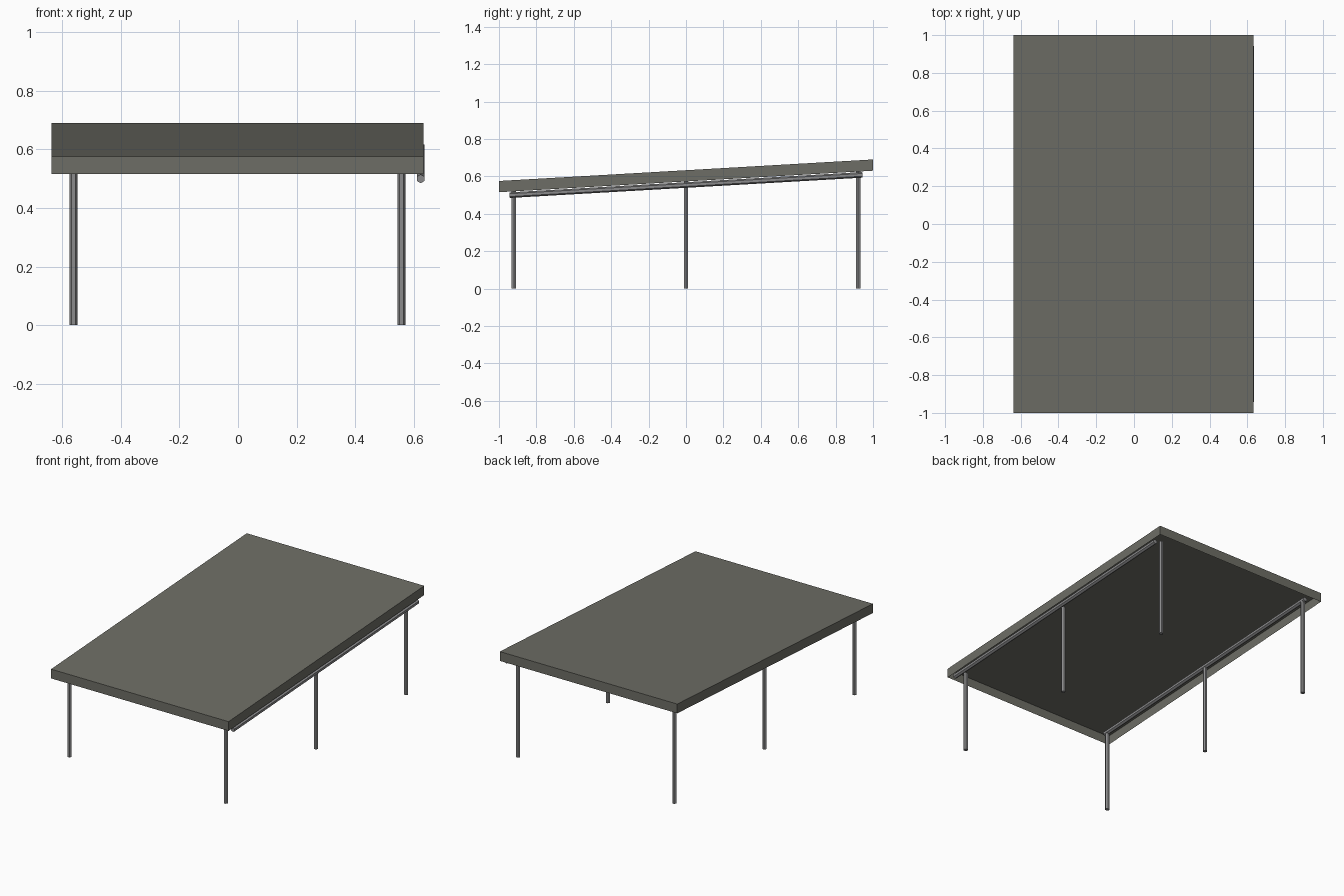
import bpy, bmesh, math
from mathutils import Matrix, Vector

cube = bpy.data.objects.get("Cube")
if cube:
    bpy.data.objects.remove(cube, do_unlink=True)

SLOPE = 0.0575      # rise of the roof per unit of y
RIM_Z = 0.573       # underside of the rim at y = 0


def material(name, rgb):
    mat = bpy.data.materials.new(name)
    mat.use_nodes = True
    color = (*rgb, 1.0)
    mat.diffuse_color = color
    mat.node_tree.nodes["Principled BSDF"].inputs["Base Color"].default_value = color
    return mat


roof_grey = material("warm_roof_grey", (0.155, 0.155, 0.132))
steel_grey = material("steel_grey", (0.26, 0.26, 0.265))


def finish(bm, name, mat):
    bmesh.ops.recalc_face_normals(bm, faces=bm.faces)
    mesh = bpy.data.meshes.new(name)
    bm.to_mesh(mesh)
    bm.free()
    mesh.materials.append(mat)
    obj = bpy.data.objects.new(name, mesh)
    bpy.context.collection.objects.link(obj)
    return obj


def hex_bar(name, start, end, radius, across):
    """Six-sided bar between two points, with a corner pointing along across."""
    start, end = Vector(start), Vector(end)
    axis = (end - start).normalized()
    side = Vector(across)
    side = (side - axis * side.dot(axis)).normalized()
    other = axis.cross(side)
    frame = Matrix((side, other, axis)).transposed().to_4x4()
    bm = bmesh.new()
    bmesh.ops.create_cone(bm, cap_ends=True, segments=6, radius1=radius,
                          radius2=radius, depth=(end - start).length)
    # turn so that a corner lies on the local x axis
    corner = max((v.co for v in bm.verts), key=lambda c: c.x)
    turn = Matrix.Rotation(-math.atan2(corner.y, corner.x), 4, 'Z')
    bm.transform(Matrix.Translation((start + end) / 2) @ frame @ turn)
    return finish(bm, name, steel_grey)


# Sloping roof tray, open below with a thin rim
bm = bmesh.new()
bmesh.ops.create_cube(bm, size=1)
for v in bm.verts:
    v.co = Vector((v.co.x * 1.27 - 0.0025, v.co.y * 2, (v.co.z + 0.5) * 0.06))
bottom = min(bm.faces, key=lambda f: f.calc_center_median().z)
bmesh.ops.inset_region(bm, faces=[bottom], thickness=0.004)
for v in bottom.verts:
    v.co.z = 0.056
for v in bm.verts:
    v.co.z += RIM_Z + SLOPE * v.co.y
finish(bm, "roof", roof_grey)

# Two rows of three posts
for side, x in (("left", 0.558), ("right", -0.5615)):
    for place, y in (("front", -0.92), ("middle", 0), ("back", 0.92)):
        top = RIM_Z + SLOPE * y + 0.015
        hex_bar(f"{place}_{side}_post", (x, y, 0), (x, y, top), 0.0138, (1, 0, 0))

# Long rails: one tucked under the roof, one hung outside the posts
for name, x, z in (("right_rail", -0.5615, RIM_Z + 0.018),
                   ("left_rail", 0.6235, 0.554)):
    reach = 0.943
    hex_bar(name, (x, -reach, z - SLOPE * reach), (x, reach, z + SLOPE * reach),
            0.015, (0, 0, 1))
